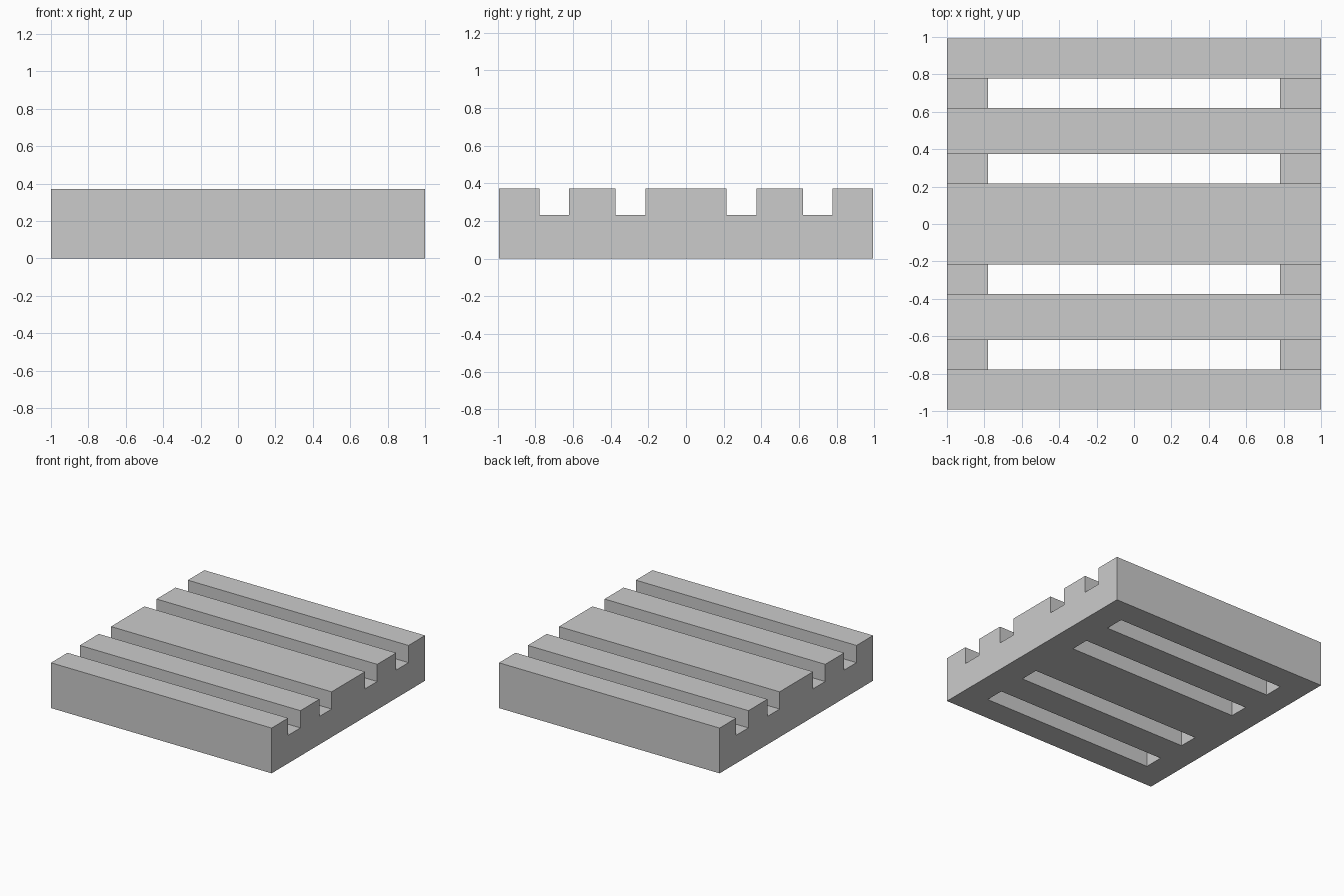
import bpy

if "Cube" in bpy.data.objects:
    bpy.data.objects.remove(bpy.data.objects["Cube"])

HALF_Y = 0.993
HEIGHT = 0.371
GROOVE_FLOOR = 0.23
SLOT_HALF_X = 0.78
GROOVES = [(0.216, 0.374), (0.62, 0.779)]


def box(name, x, y, z):
    """Box spanning the given (min, max) ranges."""
    spans = (x, y, z)
    bpy.ops.mesh.primitive_cube_add(size=1)
    ob = bpy.context.object
    ob.name = name
    mid = [(a + b) / 2 for a, b in spans]
    size = [b - a for a, b in spans]
    for v in ob.data.vertices:
        v.co = [m + c * s for m, c, s in zip(mid, v.co, size)]
    return ob


def cut(target, cutter):
    mod = target.modifiers.new("cut", 'BOOLEAN')
    mod.operation = 'DIFFERENCE'
    mod.solver = 'EXACT'
    mod.object = cutter
    bpy.context.view_layer.objects.active = target
    bpy.ops.object.modifier_apply(modifier=mod.name)
    bpy.data.objects.remove(cutter, do_unlink=True)


# Solid slab
slab = box("slotted_slab", (-1, 1), (-HALF_Y, HALF_Y), (0, HEIGHT))

# Full-length top grooves, each with a shorter slot through the bottom
for lo, hi in GROOVES:
    for y in ((lo, hi), (-hi, -lo)):
        cut(slab, box("groove_cutter", (-1.2, 1.2), y, (GROOVE_FLOOR, 0.6)))
        cut(slab, box("slot_cutter", (-SLOT_HALF_X, SLOT_HALF_X), y, (-0.2, 0.5)))
